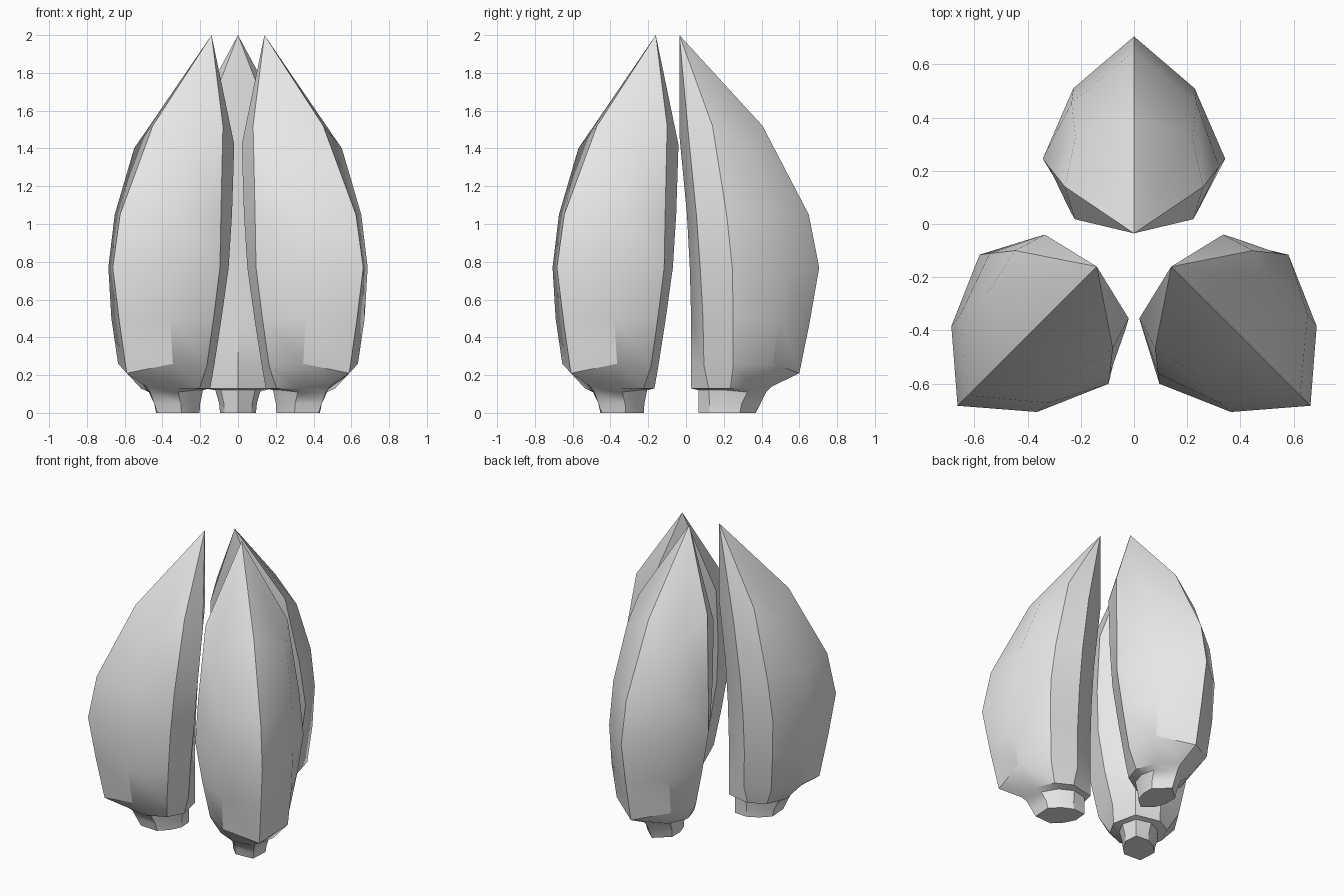
import bpy, bmesh
from math import radians
from mathutils import Matrix, Vector

cube = bpy.data.objects.get("Cube")
if cube:
    bpy.data.objects.remove(cube, do_unlink=True)

# One plain grey
grey = bpy.data.materials.new("light_grey")
grey.use_nodes = True
colour = (0.8, 0.8, 0.8, 1)
grey.diffuse_color = colour
grey.node_tree.nodes["Principled BSDF"].inputs["Base Color"].default_value = colour

# Lengthwise rails of half a petal: (outward, sideways, height), from top to foot
outer_ridge = [(.44, 0, 1.52), (.685, 0, 1.05), (.74, 0, .77), (.69, 0, .48), (.635, 0, .21),
               (.49, 0, .14), (.46, 0, .11), (.43, 0, .05), (.405, 0, 0)]
outer_side = [(.36, .22, 1.4), (.49, .235, 1.05), (.545, .228, .77), (.53, .22, .5), (.495, .205, .26),
              (.4, .13, .13), (.36, .11, .11), (.33, .1, .05), (.32, .095, 0)]
side_edge = [(.175, .26, 1.52), (.25, .32, 1.05), (.28, .343, .77), (.285, .3, .5), (.285, .25, .25),
             (.27, .18, .13), (.25, .12, .12), (.24, .1, .05), (.235, .095, 0)]
inner_side = [(.053, .223, 1.42), (.09, .243, 1.05), (.11, .238, .77), (.125, .2, .5), (.13, .15, .25),
              (.155, .145, .13), (.155, .09, .12), (.16, .075, .05), (.16, .07, 0)]
inner_ridge = [(0, 0, 1.47), (.04, 0, 1.05), (.055, 0, .77), (.062, 0, .5), (.062, 0, .25),
               (.062, 0, .13), (.1, 0, .12), (.1, 0, .05), (.1, 0, 0)]


def mirrored(rail):
    return [(u, -v, z) for u, v, z in rail]


def make_petal(name, tip, turn):
    """Loft the closed loop of rails, close it to a point above and a flat foot below."""
    rails = [outer_ridge, outer_side, side_edge, inner_side, inner_ridge,
             mirrored(inner_side), mirrored(side_edge), mirrored(outer_side)]
    place = Matrix.Translation((tip[0], tip[1], 0)) @ Matrix.Rotation(radians(turn), 4, "Z")
    bm = bmesh.new()
    columns = [[bm.verts.new(place @ Vector(p)) for p in rail] for rail in rails]
    apex = bm.verts.new(place @ Vector((0, 0, 2)))
    for i, a in enumerate(columns):
        b = columns[(i + 1) % len(columns)]
        bm.faces.new((apex, a[0], b[0]))
        for k in range(len(a) - 1):
            bm.faces.new((a[k], a[k + 1], b[k + 1], b[k]))
    bm.faces.new([c[-1] for c in columns])
    bmesh.ops.recalc_face_normals(bm, faces=bm.faces)
    mesh = bpy.data.meshes.new(name)
    bm.to_mesh(mesh)
    bm.free()
    mesh.materials.append(grey)
    petal = bpy.data.objects.new(name, mesh)
    bpy.context.collection.objects.link(petal)
    bpy.ops.object.select_all(action="DESELECT")
    petal.select_set(True)
    bpy.context.view_layer.objects.active = petal
    bpy.ops.object.shade_smooth_by_angle(angle=radians(32))


# Three petals around an open centre
make_petal("back_petal", (0, -.035), 90)
make_petal("front_left_petal", (.14, -.16), -45)
make_petal("front_right_petal", (-.14, -.16), -135)
